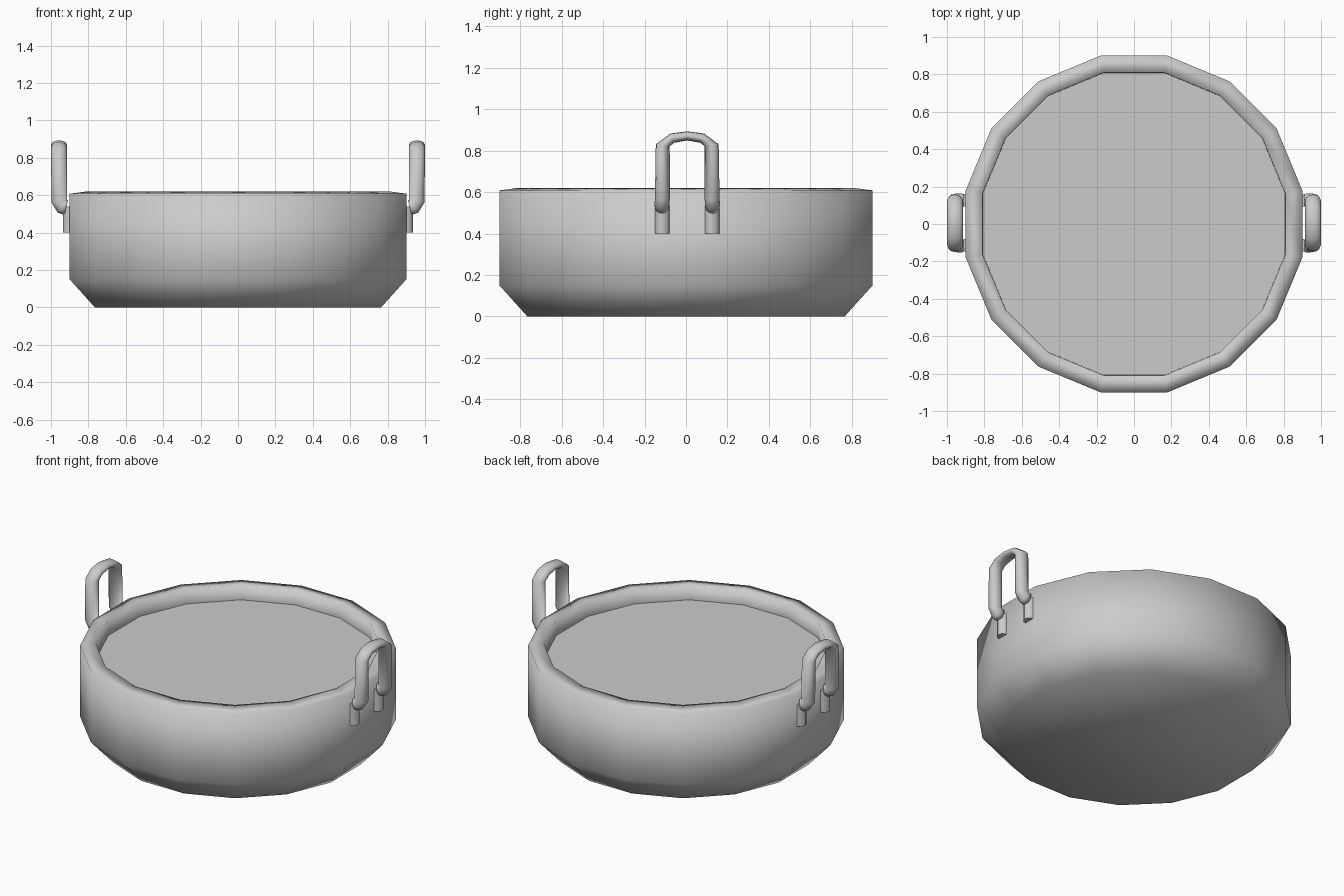
import bpy, bmesh, math
from mathutils import Vector

if "Cube" in bpy.data.objects:
    bpy.data.objects.remove(bpy.data.objects["Cube"])


def finish(bm, name, smooth=True):
    bmesh.ops.recalc_face_normals(bm, faces=bm.faces[:])
    mesh = bpy.data.meshes.new(name)
    bm.to_mesh(mesh)
    bm.free()
    for p in mesh.polygons:
        p.use_smooth = smooth
    ob = bpy.data.objects.new(name, mesh)
    bpy.context.collection.objects.link(ob)
    return ob


def bridge(bm, a, b):
    n = len(a)
    for i in range(n):
        j = (i + 1) % n
        bm.faces.new((a[i], a[j], b[j], b[i]))


SIDES = 16
FIT = 1 / math.cos(math.pi / SIDES)   # flat-to-flat radius -> corner radius


def pot_ring(bm, r, z):
    angles = [(i + 0.5) * 2 * math.pi / SIDES for i in range(SIDES)]
    return [bm.verts.new((r * FIT * math.cos(a), r * FIT * math.sin(a), z)) for a in angles]


# Pot body: chamfered base, straight wall, rim and short inner wall
bm = bmesh.new()
profile = [(0.765, 0), (0.9, 0.15), (0.9, 0.608), (0.81, 0.62), (0.808, 0.525)]
rings = [pot_ring(bm, r, z) for r, z in profile]
for a, b in zip(rings, rings[1:]):
    bridge(bm, a, b)
bm.faces.new(rings[0][::-1])
finish(bm, "pot_body")

# Flat surface of the contents just below the rim
bm = bmesh.new()
surface = bm.faces.new(pot_ring(bm, 0.808, 0.525))
me = bpy.data.meshes.new("pot_contents")
bm.to_mesh(me)
bm.free()
bpy.context.collection.objects.link(bpy.data.objects.new("pot_contents", me))


# Handles: a flattened tube swept along an upright arch, feet bent inwards
YC = 0.006
half = [(0.918, 0.122, 0.535, 0.036), (0.938, 0.122, 0.54, 0.036),
        (0.956, 0.12, 0.565, 0.036), (0.957, 0.118, 0.825, 0.034),
        (0.957, 0.073, 0.86, 0.024)]
path = half + [(0.957, 0, 0.871, 0.022)] + [(x, -y, z, t) for x, y, z, t in half[::-1]]


def handle(side, label):
    bm = bmesh.new()
    pts = [Vector((x, y + YC, z)) for x, y, z, t in path]
    rings = []
    for i, p in enumerate(pts):
        tan = (pts[min(i + 1, len(pts) - 1)] - pts[max(i - 1, 0)]).normalized()
        across = tan.cross(Vector((1, 0, 0))).normalized()
        depth = across.cross(tan)
        ring = []
        for k in range(12):
            a = k * math.pi / 6
            co = p + across * path[i][3] * math.cos(a) + depth * 0.042 * math.sin(a)
            ring.append(bm.verts.new((co.x * side, co.y, co.z)))
        rings.append(ring)
    for a, b in zip(rings, rings[1:]):
        bridge(bm, a, b)
    bm.faces.new(rings[0])
    bm.faces.new(rings[-1])
    finish(bm, label + "_handle")


for side, label in ((1, "right"), (-1, "left")):
    handle(side, label)
    # Mounting posts on the pot wall
    for s in (-1, 1):
        bpy.ops.mesh.primitive_cylinder_add(vertices=12, radius=0.035, depth=0.14,
                                            location=(side * 0.9, YC + s * 0.12, 0.47))
        bpy.context.object.name = label + "_handle_post"
        bpy.ops.object.shade_smooth_by_angle()
